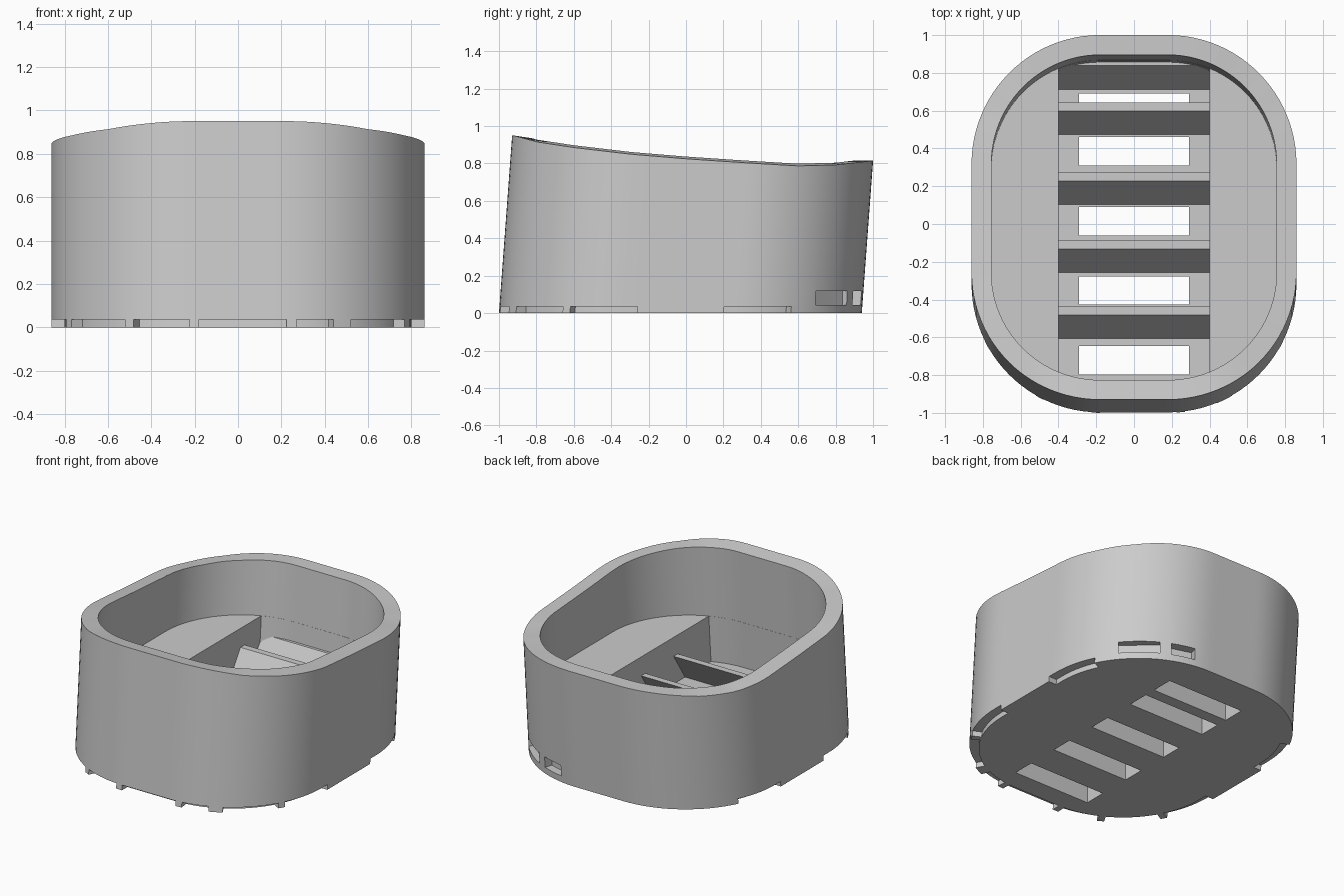
import bpy, bmesh, math
from mathutils import Matrix, Vector

if "Cube" in bpy.data.objects:
    bpy.data.objects.remove(bpy.data.objects["Cube"], do_unlink=True)

gray = bpy.data.materials.new("plain_gray")
gray.use_nodes = True
gray.diffuse_color = (0.6, 0.6, 0.6, 1)
gray.node_tree.nodes["Principled BSDF"].inputs["Base Color"].default_value = (0.6, 0.6, 0.6, 1)

HX, HY, R = 0.18, 0.29, 0.68      # rounded outline: corner centres and radius
WALL, LIP, STEP = 0.105, 0.06, 0.035
SHELF, FLOOR, TROUGH = 0.44, 0.12, 0.4
LEAN = 0.074
RIM = [(-1.0, 0.96), (-0.93, 0.95), (-0.8, 0.915), (-0.6, 0.885), (-0.3, 0.85),
       (0, 0.825), (0.3, 0.805), (0.6, 0.787), (0.8, 0.792), (1.02, 0.817)]


def outline(inset):
    """Rounded rectangle with finely divided straights."""
    corners = []
    for k, (sx, sy) in enumerate([(1, 1), (-1, 1), (-1, -1), (1, -1)]):
        arc = []
        for i in range(25):
            a = math.pi / 2 * (k + i / 24)
            arc.append(Vector((sx * HX + (R - inset) * math.cos(a),
                               sy * HY + (R - inset) * math.sin(a))))
        corners.append(arc)
    pts = []
    for k, arc in enumerate(corners):
        nxt = corners[(k + 1) % 4][0]
        pts += arc + [arc[-1].lerp(nxt, j / 10) for j in range(1, 10)]
    return pts


def lean(p, z):
    return (p.x, p.y - 0.03 + LEAN * z, z)


def rim_height(p):
    y = p.y + 0.033
    for (y0, z0), (y1, z1) in zip(RIM, RIM[1:]):
        if y <= y1:
            return z0 + (z1 - z0) * (y - y0) / (y1 - y0)
    return RIM[-1][1]


def make(name, bm):
    bmesh.ops.recalc_face_normals(bm, faces=bm.faces)
    me = bpy.data.meshes.new(name)
    bm.to_mesh(me)
    bm.free()
    me.materials.append(gray)
    ob = bpy.data.objects.new(name, me)
    bpy.context.collection.objects.link(ob)
    return ob


def stack(name, rings):
    """Closed solid through a series of equal rings, capped at both ends."""
    bm = bmesh.new()
    loops = [[bm.verts.new(c) for c in ring] for ring in rings]
    n = len(loops[0])
    for a, b in zip(loops, loops[1:]):
        for i in range(n):
            j = (i + 1) % n
            bm.faces.new((a[i], a[j], b[j], b[i]))
    bm.faces.new(loops[0][::-1])
    bm.faces.new(loops[-1])
    return make(name, bm)


def box(bm, size, matrix):
    bmesh.ops.create_cube(bm, size=1, matrix=matrix @ Matrix.Diagonal((*size, 1)))


def cut(target, cutter):
    cutter.hide_render = True
    mod = target.modifiers.new("cut", "BOOLEAN")
    mod.operation, mod.solver, mod.object = "DIFFERENCE", "EXACT", cutter
    bpy.context.view_layer.objects.active = target
    bpy.ops.object.modifier_apply(modifier=mod.name)
    bpy.data.objects.remove(cutter, do_unlink=True)


# Leaning tub with a sloping rim and raised shelves
outer, inner, foot = outline(0), outline(WALL), outline(LIP)
body = stack("tub_body", [
    [lean(p, 0) for p in foot],
    [lean(p, STEP) for p in foot],
    [lean(p, STEP) for p in outer],
    [lean(p, rim_height(p)) for p in outer],
    [lean(p, rim_height(p) + 0.012) for p in inner],
    [lean(p, SHELF) for p in inner]])

# Central trough between the shelves
profile = []
for p in outline(WALL + 0.001):
    q = Vector((max(-TROUGH, min(TROUGH, p.x)), p.y))
    if not profile or (q - profile[-1]).length > 1e-4:
        profile.append(q)
cut(body, stack("trough_cutter", [[lean(p, z) for p in profile] for z in (FLOOR, SHELF + 0.02)]))

# Drain windows through the floor
bm = bmesh.new()
for y in (-0.722, -0.352, 0.015, 0.385, 0.615):
    box(bm, (0.58, 0.15, 0.4), Matrix.Translation((0, y, 0.05)))
cut(body, make("window_cutter", bm))

# Two shallow slots low on the back corner
bm = bmesh.new()
for x, y, width in ((0.625, 0.795, 0.26), (0.37, 0.92, 0.16)):
    turn = math.atan2(y - HY, x - HX)
    box(bm, (0.12, width, 0.075),
        Matrix.Translation((x, y, 0.082)) @ Matrix.Rotation(turn, 4, "Z"))
cut(body, make("slot_cutter", bm))


# Foot skirt, interrupted by notches
def keep(p):
    if p.y > 0.6 or abs(p.y) < 0.235:
        return True
    if p.y > 0:
        return False
    if p.y < -0.8:
        return any(abs(p.x - c) < 0.026 for c in (-0.5, -0.21, 0.25, 0.48))
    return abs(p.y + 0.6) < 0.025


bm = bmesh.new()
n = len(outer)
for i in range(n):
    j = (i + 1) % n
    if keep((outer[i] + outer[j]) / 2):
        quad = (outer[i], outer[j], foot[j], foot[i])
        low, high = ([bm.verts.new(lean(p, z)) for p in quad] for z in (0, STEP))
        bm.faces.new(low[::-1])
        for k in (0, 2):
            bm.faces.new((low[k], low[k + 1], high[k + 1], high[k]))
        if not keep((outer[j] + outer[(j + 1) % n]) / 2):
            bm.faces.new((low[1], low[2], high[2], high[1]))
        if not keep((outer[i] + outer[i - 1]) / 2):
            bm.faces.new((low[3], low[0], high[0], high[3]))
bmesh.ops.remove_doubles(bm, verts=bm.verts, dist=1e-4)
skirt = make("foot_skirt", bm)

# Slanted slats across the trough
for number, y in enumerate((-0.61, -0.26, 0.10, 0.47, 0.71), 1):
    thick = 0.045 if y < 0.7 else 0.035
    section = [(y, FLOOR - 0.005), (y + thick, FLOOR - 0.005),
               (y + 0.128 + thick, 0.31), (y + 0.128, 0.31)]
    stack(f"slat_{number}", [[(x, sy, sz) for sy, sz in section] for x in (-TROUGH, TROUGH)])

# Smooth curved walls, keep edges sharp
for ob in (body, skirt):
    bpy.ops.object.select_all(action="DESELECT")
    ob.select_set(True)
    bpy.context.view_layer.objects.active = ob
    bpy.ops.object.shade_smooth_by_angle(angle=math.radians(25))
